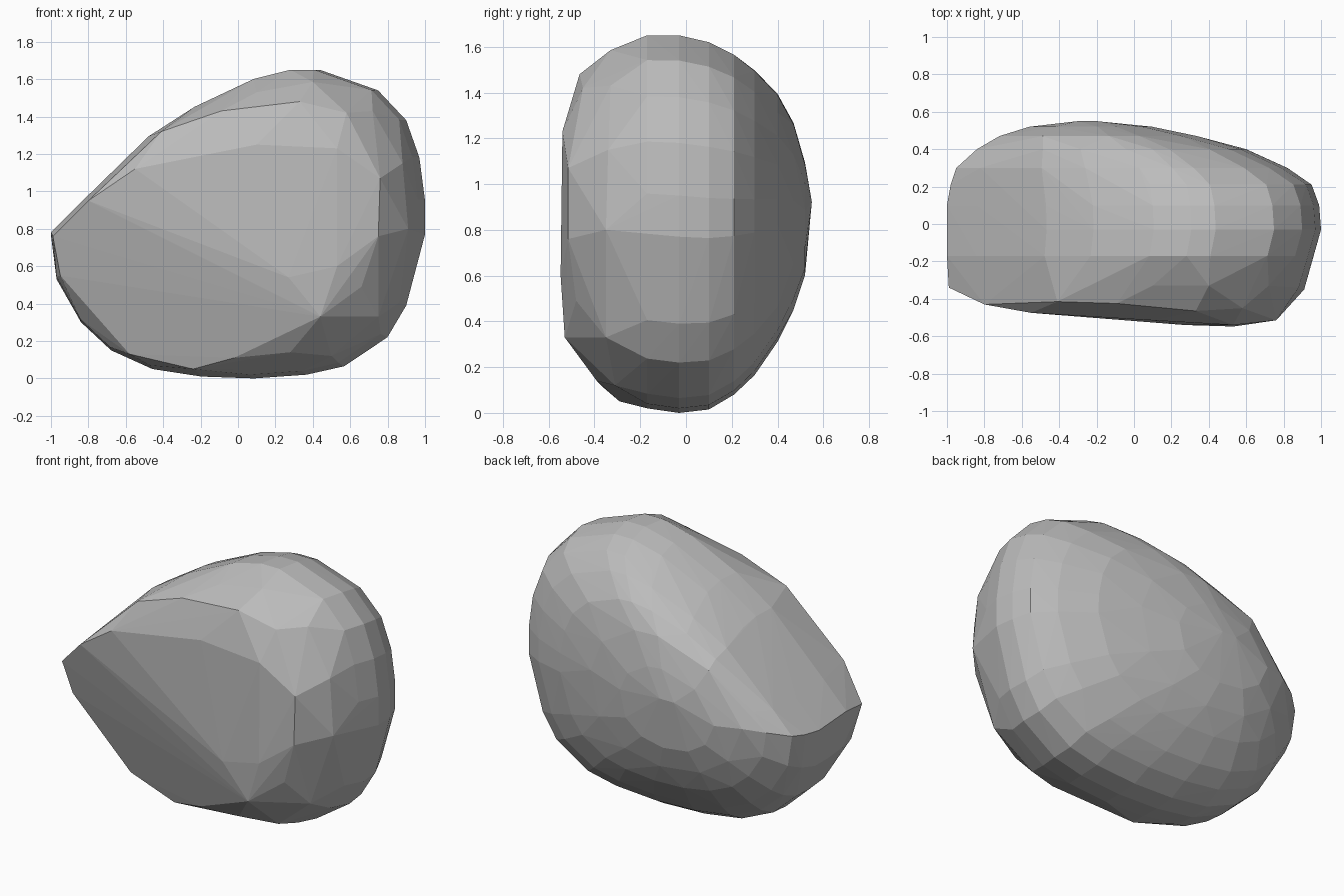
import bpy, bmesh, math

if "Cube" in bpy.data.objects:
    bpy.data.objects.remove(bpy.data.objects["Cube"])

# Front outline of the boulder (x, z), counter-clockwise from the pointed left end
OUTLINE = [(-1, .77), (-.97, .53), (-.84, .30), (-.68, .15), (-.46, .05), (-.2, .01),
           (.08, 0), (.36, .02), (.56, .065), (.79, .22), (.89, .39), (.99, .77),
           (.99, .95), (.96, 1.18), (.89, 1.38), (.74, 1.54), (.43, 1.65), (.3, 1.65),
           (.1, 1.6), (-.22, 1.45), (-.47, 1.29), (-.84, .93)]

# Slices from middle to back: y, left, right, bottom, top, number of points, roundness
SLICES = [(-.17, -1, .96, .02, 1.65, 22, 0),
          (-.03, -1, 1, 0, 1.65, 22, 0),
          (.10, -1, .99, .015, 1.62, 22, 0),
          (.21, -.98, .95, .08, 1.565, 22, 0),
          (.30, -.95, .82, .165, 1.50, 22, .1),
          (.40, -.84, .60, .31, 1.40, 22, .25),
          (.47, -.72, .34, .45, 1.28, 11, .55),
          (.52, -.56, .10, .60, 1.10, 11, .7),
          (.55, -.30, -.20, .88, .97, 4, 1)]

# Corners of the broad, tilted front facets
FRONT = [(-.99, -.34, .76), (-.95, -.29, .55), (-.83, -.23, .30), (-.58, -.24, .13),
         (-.24, -.29, .05), (-.02, -.36, .11), (.28, -.39, .14), (.44, -.53, .33),
         (.27, -.54, .54), (.53, -.548, .60), (.66, -.48, .49), (.75, -.515, .76),
         (.76, -.515, 1.07), (.53, -.54, 1.23), (.10, -.515, 1.25), (-.55, -.475, 1.12),
         (-.80, -.43, .95), (-.41, -.415, 1.32), (-.09, -.425, 1.43), (.33, -.465, 1.48),
         (.58, -.45, 1.42), (.40, -.33, 1.585), (.10, -.33, 1.53), (.72, -.33, 1.43),
         (.88, -.34, 1.15), (.91, -.35, .80), (.75, -.35, .33), (.50, -.31, .12)]


def outline_at(t):
    """Point on the outline, t in outline steps."""
    n = len(OUTLINE)
    i, f = int(t) % n, t % 1
    a, b = OUTLINE[i], OUTLINE[(i + 1) % n]
    return a[0] + (b[0] - a[0]) * f, a[1] + (b[1] - a[1]) * f


# Boulder: front corners plus fitted slices, wrapped in one faceted hull
bm = bmesh.new()
for co in FRONT:
    bm.verts.new(co)
for y, left, right, low, high, count, roundness in SLICES:
    for k in range(count):
        x, z = outline_at(k * len(OUTLINE) / count)
        u, w = (x + 1) / 1.99, z / 1.65
        a = math.atan2(w - .5, u - .5)
        u += (.5 + .5 * math.cos(a) - u) * roundness
        w += (.5 + .5 * math.sin(a) - w) * roundness
        bm.verts.new((left + u * (right - left), y, low + w * (high - low)))


def wrap():
    """Replace everything by the convex hull of the vertices."""
    bmesh.ops.delete(bm, geom=bm.faces[:], context='FACES_ONLY')
    bmesh.ops.convex_hull(bm, input=bm.verts)
    bmesh.ops.delete(bm, geom=[v for v in bm.verts if not v.link_faces], context='VERTS')
    bmesh.ops.delete(bm, geom=[e for e in bm.edges if not e.link_faces], context='EDGES')


# Merge slivers so the facets are broad, then close the hull again
wrap()
bmesh.ops.remove_doubles(bm, verts=bm.verts, dist=.07)
wrap()
bmesh.ops.recalc_face_normals(bm, faces=bm.faces)

mesh = bpy.data.meshes.new("boulder")
bm.to_mesh(mesh)
bm.free()
boulder = bpy.data.objects.new("boulder", mesh)
bpy.context.collection.objects.link(boulder)

stone = bpy.data.materials.new("grey stone")
stone.diffuse_color = (.5, .5, .5, 1)
stone.use_nodes = True
stone.node_tree.nodes["Principled BSDF"].inputs["Base Color"].default_value = stone.diffuse_color
mesh.materials.append(stone)
